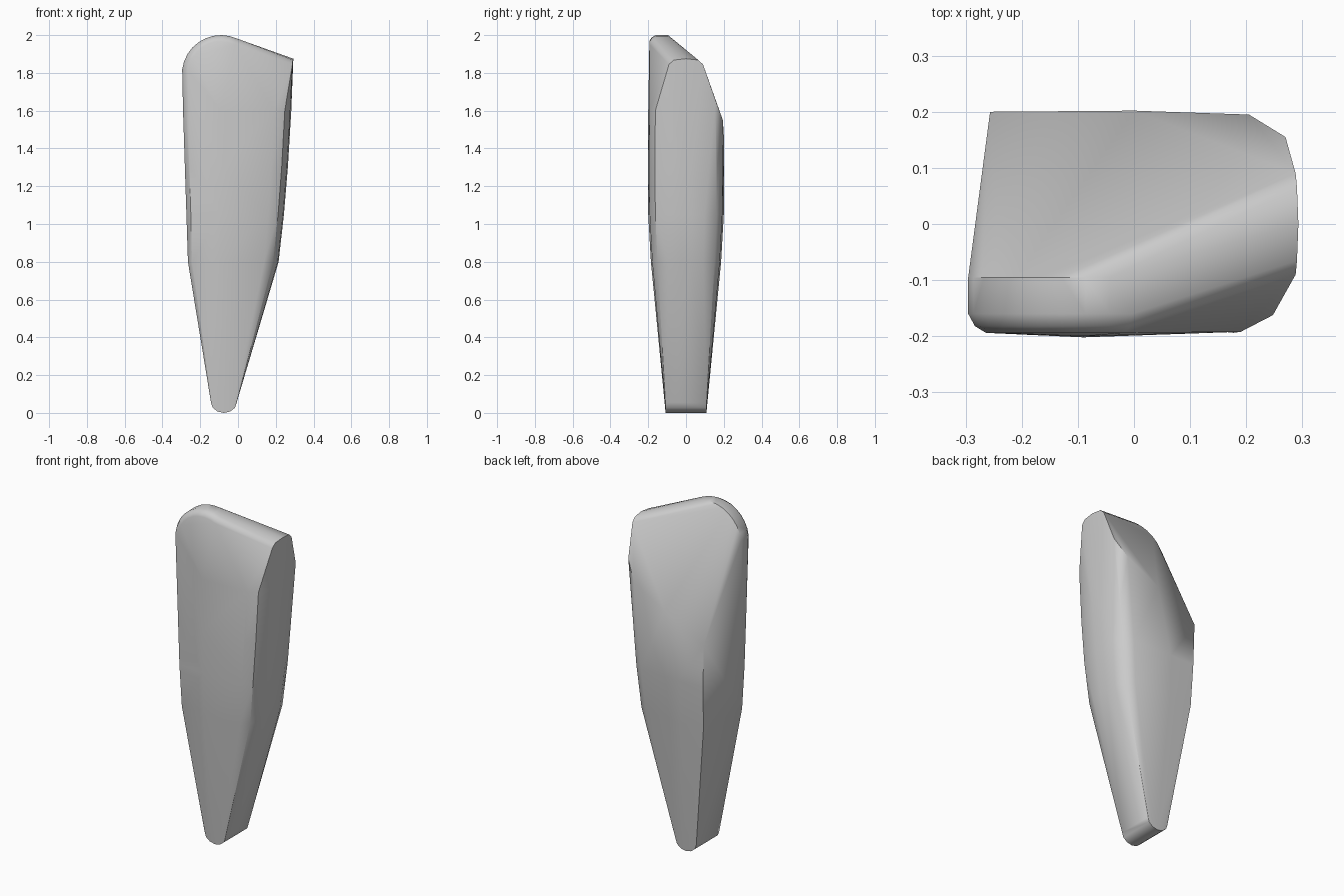
import bpy, bmesh, math

if "Cube" in bpy.data.objects:
    bpy.data.objects.remove(bpy.data.objects["Cube"], do_unlink=True)

mat = bpy.data.materials.new("light grey")
mat.use_nodes = True
grey = (0.6, 0.6, 0.6, 1.0)
mat.diffuse_color = grey
mat.node_tree.nodes["Principled BSDF"].inputs["Base Color"].default_value = grey

points = []


def section(z, left, right, half, sides=(-1, 1)):
    """Flat left edge, bulged right edge, at one height."""
    w = right - left
    for s in sides:
        points.append((right, s * 0.15 * half, z))
        points.append((right - 0.01 * w, s * 0.5 * half, z))
        points.append((right - 0.06 * w, s * 0.82 * half, z))
        points.append((right - 0.16 * w, s * 0.97 * half, z))
        points.append((left + 0.35 * w, s * 1.01 * half, z))
    if -1 in sides:
        points.append((left, -0.8 * half, z))
        points.append((left + 0.045 * w, -0.97 * half, z))
    if 1 in sides:
        points.append((left + 0.045 * w, half, z))


# Rounded lower tip
for a in range(0, 181, 30):
    t = math.radians(a)
    for y in (-0.108, 0.108):
        points.append((-0.075 - 0.068 * math.cos(t), y, 0.055 - 0.055 * math.sin(t)))

# Tapering body
section(0.80, -0.265, 0.215, 0.184)
section(1.05, -0.273, 0.243, 0.198)
section(1.30, -0.281, 0.264, 0.200)
section(1.60, -0.291, 0.282, 0.198, sides=(-1,))

# Rounded head: rim at the front, ending at a ridge
for y, r in ((-0.194, 0.175), (-0.182, 0.195), (-0.160, 0.207), (-0.095, 0.207)):
    for a in range(65, 181, 12):
        t = math.radians(a)
        points.append((-0.09 + r * math.cos(t), y, 1.793 + r * math.sin(t)))

# Pointed shoulder on the right and the sloping back
for y, z in ((-0.09, 1.845), (-0.065, 1.868), (0, 1.875), (0.065, 1.868), (0.09, 1.845)):
    points.append((0.293 - 0.6 * y * y, y, z))
points += [(0.27, 0.155, 1.66), (0.205, 0.195, 1.55), (0.0, 0.202, 1.44)]

bm = bmesh.new()
verts = [bm.verts.new(p) for p in points]
hull = bmesh.ops.convex_hull(bm, input=verts)
loose = [v for v in bm.verts if not v.link_faces]
bmesh.ops.delete(bm, geom=loose, context="VERTS")
bmesh.ops.dissolve_limit(bm, angle_limit=math.radians(1), verts=bm.verts, edges=bm.edges)
bmesh.ops.recalc_face_normals(bm, faces=bm.faces)
mesh = bpy.data.meshes.new("wedge_body")
bm.to_mesh(mesh)
bm.free()
mesh.materials.append(mat)
body = bpy.data.objects.new("wedge_body", mesh)
bpy.context.collection.objects.link(body)
bpy.context.view_layer.objects.active = body
body.select_set(True)
bpy.ops.object.shade_smooth_by_angle(angle=math.radians(35))
